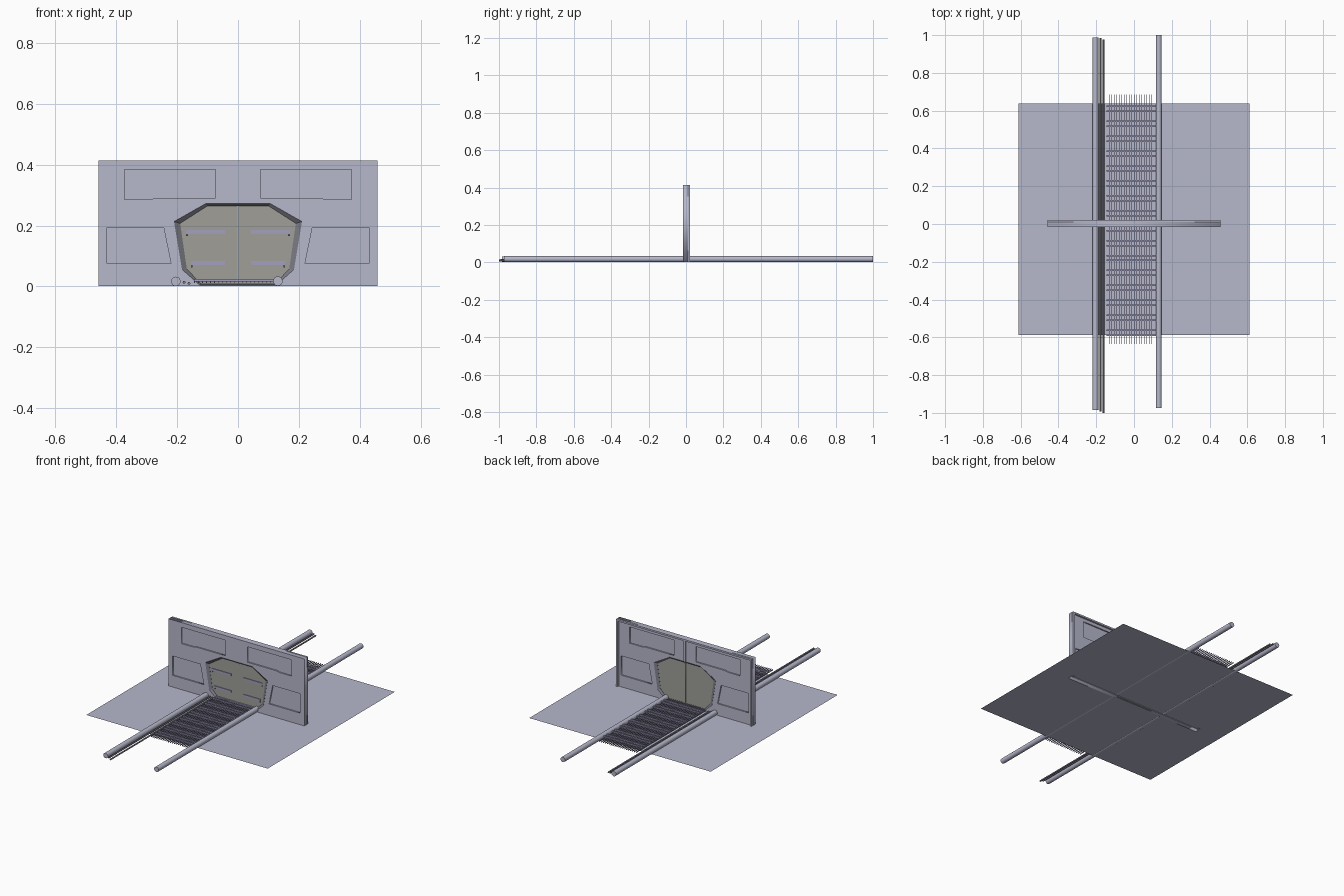
import bpy, bmesh, math
from mathutils import Matrix, Vector

if "Cube" in bpy.data.objects:
    bpy.data.objects.remove(bpy.data.objects["Cube"])


def material(name, rgb):
    m = bpy.data.materials.new(name)
    m.diffuse_color = (*rgb, 1)
    m.use_nodes = True
    m.node_tree.nodes["Principled BSDF"].inputs["Base Color"].default_value = m.diffuse_color
    return m


LILAC = material("lilac grey", (0.47, 0.48, 0.60))
DOOR = material("warm grey", (0.35, 0.347, 0.315))
FRAME = material("slate", (0.20, 0.20, 0.24))
PURPLE = material("muted purple", (0.37, 0.35, 0.53))


def plate(name, outlines, y, depth, mat):
    """Flat plate in the XZ plane; outlines after the first are holes."""
    cu = bpy.data.curves.new(name, 'CURVE')
    cu.dimensions = '2D'
    cu.fill_mode = 'BOTH'
    cu.extrude = depth / 2
    for pts in outlines:
        sp = cu.splines.new('POLY')
        sp.points.add(len(pts) - 1)
        for p, (x, z) in zip(sp.points, pts):
            p.co = (x, z, 0, 1)
        sp.use_cyclic_u = True
    tmp = bpy.data.objects.new(name + "_curve", cu)
    bpy.context.collection.objects.link(tmp)
    bpy.context.view_layer.update()
    me = bpy.data.meshes.new_from_object(
        tmp.evaluated_get(bpy.context.evaluated_depsgraph_get()))
    bpy.data.objects.remove(tmp)
    me.transform(Matrix.Translation((0, y, 0)) @ Matrix.Rotation(math.pi / 2, 4, 'X'))
    me.materials.clear()
    me.materials.append(mat)
    me.name = name
    ob = bpy.data.objects.new(name, me)
    bpy.context.collection.objects.link(ob)
    return ob


def finish(name, bm, mat):
    bmesh.ops.recalc_face_normals(bm, faces=bm.faces)
    me = bpy.data.meshes.new(name)
    bm.to_mesh(me)
    bm.free()
    me.materials.append(mat)
    ob = bpy.data.objects.new(name, me)
    bpy.context.collection.objects.link(ob)
    return ob


def boxes(name, specs, mat):
    """Each spec is x0, x1, y0, y1, z0, z1."""
    bm = bmesh.new()
    for x0, x1, y0, y1, z0, z1 in specs:
        c = Vector((x0 + x1, y0 + y1, z0 + z1)) / 2
        bmesh.ops.create_cube(bm, size=1, matrix=Matrix.Translation(c)
                              @ Matrix.Diagonal((x1 - x0, y1 - y0, z1 - z0, 1)))
    return finish(name, bm, mat)


def pipe(name, x, z, r, y0, y1, mat):
    bm = bmesh.new()
    bmesh.ops.create_cone(bm, cap_ends=True, segments=20, radius1=r, radius2=r,
                          depth=y1 - y0, matrix=Matrix.Translation((x, (y0 + y1) / 2, z))
                          @ Matrix.Rotation(math.pi / 2, 4, 'X'))
    ob = finish(name, bm, mat)
    for p in ob.data.polygons:
        p.use_smooth = len(p.vertices) == 4
    return ob


def mirrored(half):
    return half + [(-x, z) for x, z in reversed(half)]


def flip(pts):
    return [(-x, z) for x, z in pts]


# floor sheet
bm = bmesh.new()
bm.faces.new([bm.verts.new((x, y, 0.004)) for x, y in
              ((-0.612, -0.588), (0.612, -0.588), (0.612, 0.637), (-0.612, 0.637))])
finish("floor", bm, LILAC)

# wall with doorway and four panel openings
opening = mirrored([(0.125, 0.004), (0.184, 0.056), (0.21, 0.213), (0.106, 0.272)])
inner = mirrored([(0.122, 0.009), (0.168, 0.057), (0.19, 0.207), (0.101, 0.264)])
upper = [(-0.372, 0.285), (-0.29, 0.285), (-0.27, 0.29), (-0.074, 0.29),
         (-0.074, 0.384), (-0.372, 0.384)]
lower = [(-0.43, 0.075), (-0.22, 0.075), (-0.244, 0.193), (-0.43, 0.193)]
wall = [(-0.458, 0.001), (0.458, 0.001), (0.458, 0.413), (-0.458, 0.413)]
panels = [upper, lower, flip(upper), flip(lower)]
plate("wall", [wall, opening] + panels, -0.002, 0.026, LILAC)

# recessed panels
for i, p in enumerate(panels):
    plate(f"recessed_panel_{i + 1}", [p], -0.002, 0.010, LILAC)

# flanges and centre rib on the back
boxes("back_flanges", [(-0.458, -0.446, 0.010, 0.022, 0.001, 0.413),
                       (0.446, 0.458, 0.010, 0.022, 0.001, 0.413),
                       (-0.446, 0.446, 0.010, 0.022, 0.403, 0.413),
                       (-0.008, 0.008, 0.010, 0.018, 0.274, 0.403)], LILAC)

# sloped door frame: wide at both wall faces, narrow at the door
bm = bmesh.new()
rings = [[bm.verts.new((x, y, z)) for x, z in pts]
         for pts, y in ((opening, -0.016), (inner, -0.006), (inner, 0.004), (opening, 0.012))]
for a, b in zip(rings, rings[1:] + rings[:1]):
    for i in range(len(a)):
        j = (i + 1) % len(a)
        bm.faces.new((a[i], a[j], b[j], b[i]))
finish("door_frame", bm, FRAME)

# two door leaves, seam covers and sill
leaf = [(0.001, 0.009), (0.122, 0.009), (0.168, 0.057), (0.19, 0.207),
        (0.101, 0.264), (0.001, 0.264)]
plate("door_right", [leaf], -0.001, 0.008, DOOR)
plate("door_left", [flip(leaf)], -0.001, 0.008, DOOR)
boxes("door_seam_strips", [(s * 0.010 - 0.007, s * 0.010 + 0.007, -0.007, 0.005, 0.010, 0.262)
                           for s in (-1, 1)], DOOR)
boxes("door_sill", [(-0.125, 0.125, -0.008, 0.006, 0.001, 0.010)], FRAME)

# door grips with a small dark hook at each outer end
grips, hooks = [], []
for s in (-1, 1):
    for z, xo in ((0.178, 0.17), (0.076, 0.155)):
        x0, x1 = sorted((s * 0.042, s * xo))
        grips.append((x0, x1, -0.009, -0.004, z - 0.006, z + 0.007))
        x0, x1 = sorted((s * (xo - 0.006), s * xo))
        hooks.append((x0, x1, -0.010, -0.004, z - 0.013, z - 0.006))
boxes("door_grips", grips, PURPLE)
boxes("door_grip_hooks", hooks, FRAME)

# track grating: thin long bars with cross bars in pairs
bars = [(-0.143 + i * 0.0131 - 0.0012, -0.143 + i * 0.0131 + 0.0012,
         -0.635, 0.685, 0.012, 0.018) for i in range(21)]
boxes("grating_long_bars", bars, PURPLE)
cross = []
for i in range(16):
    y = -0.575 + i * 0.079
    for d in (-0.013, 0.013):
        cross.append((-0.145, 0.121, y + d - 0.004, y + d + 0.004, 0.016, 0.024))
boxes("grating_cross_bars", cross, PURPLE)

# long pipes and cables
pipe("pipe_left", -0.204, 0.0165, 0.0155, -0.985, 0.988, LILAC)
pipe("pipe_right", 0.131, 0.0175, 0.0155, -0.973, 1.0, LILAC)
pipe("cable_outer", -0.177, 0.014, 0.0045, -0.992, 0.985, FRAME)
pipe("cable_inner", -0.161, 0.010, 0.0045, -1.0, 0.978, FRAME)
